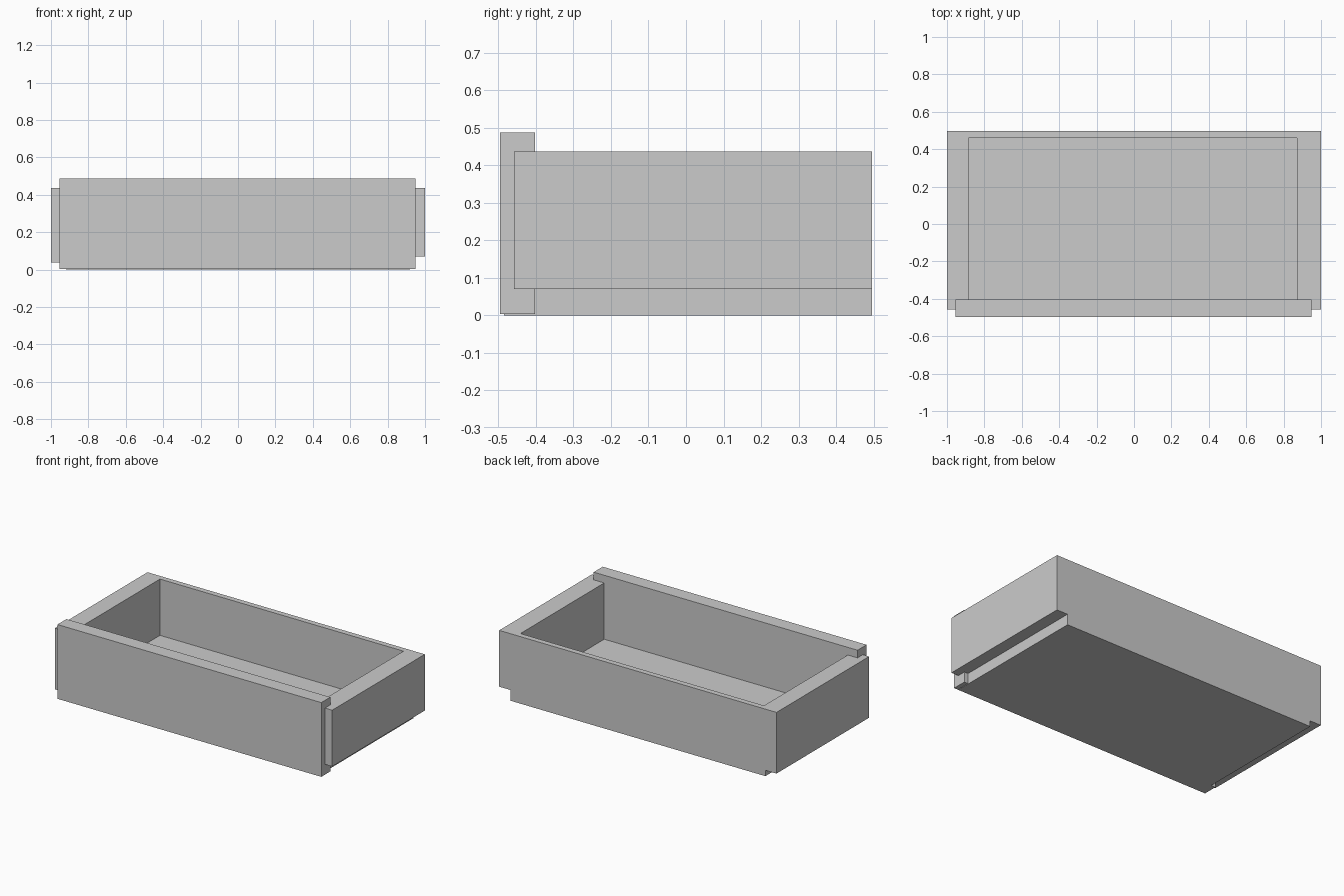
import bpy
import bmesh
from mathutils import Vector

if "Cube" in bpy.data.objects:
    bpy.data.objects.remove(bpy.data.objects["Cube"])


def box(name, x, y, z):
    """Axis-aligned box from (min, max) pairs."""
    lo, hi = (Vector(c) for c in zip(x, y, z))
    bm = bmesh.new()
    bmesh.ops.create_cube(bm, size=1)
    bmesh.ops.scale(bm, vec=hi - lo, verts=bm.verts)
    bmesh.ops.translate(bm, vec=(lo + hi) / 2, verts=bm.verts)
    mesh = bpy.data.meshes.new(name)
    bm.to_mesh(mesh)
    bm.free()
    obj = bpy.data.objects.new(name, mesh)
    bpy.context.collection.objects.link(obj)
    return obj


BACK, FRONT = 0.496, -0.496
FLOOR_TOP, WALL_TOP = 0.07, 0.437
INNER_LEFT, INNER_RIGHT = -0.885, 0.872
WALL_FRONT = -0.458

# Floor slab, inset under the side walls
box("drawer_floor", (-0.92, 0.92), (-0.485, BACK), (0, FLOOR_TOP))

# Side walls: the left one hangs slightly lower than the right one
box("left_side", (-1, INNER_LEFT), (WALL_FRONT, BACK), (0.038, WALL_TOP))
box("right_side", (INNER_RIGHT, 1), (WALL_FRONT, BACK), (FLOOR_TOP, WALL_TOP))

# Back wall between the sides
box("back_wall", (INNER_LEFT, INNER_RIGHT), (0.46, BACK), (FLOOR_TOP, WALL_TOP))

# Taller front panel, narrower than the side walls
box("front_panel", (-0.955, 0.948), (FRONT, -0.403), (0.003, 0.487))
